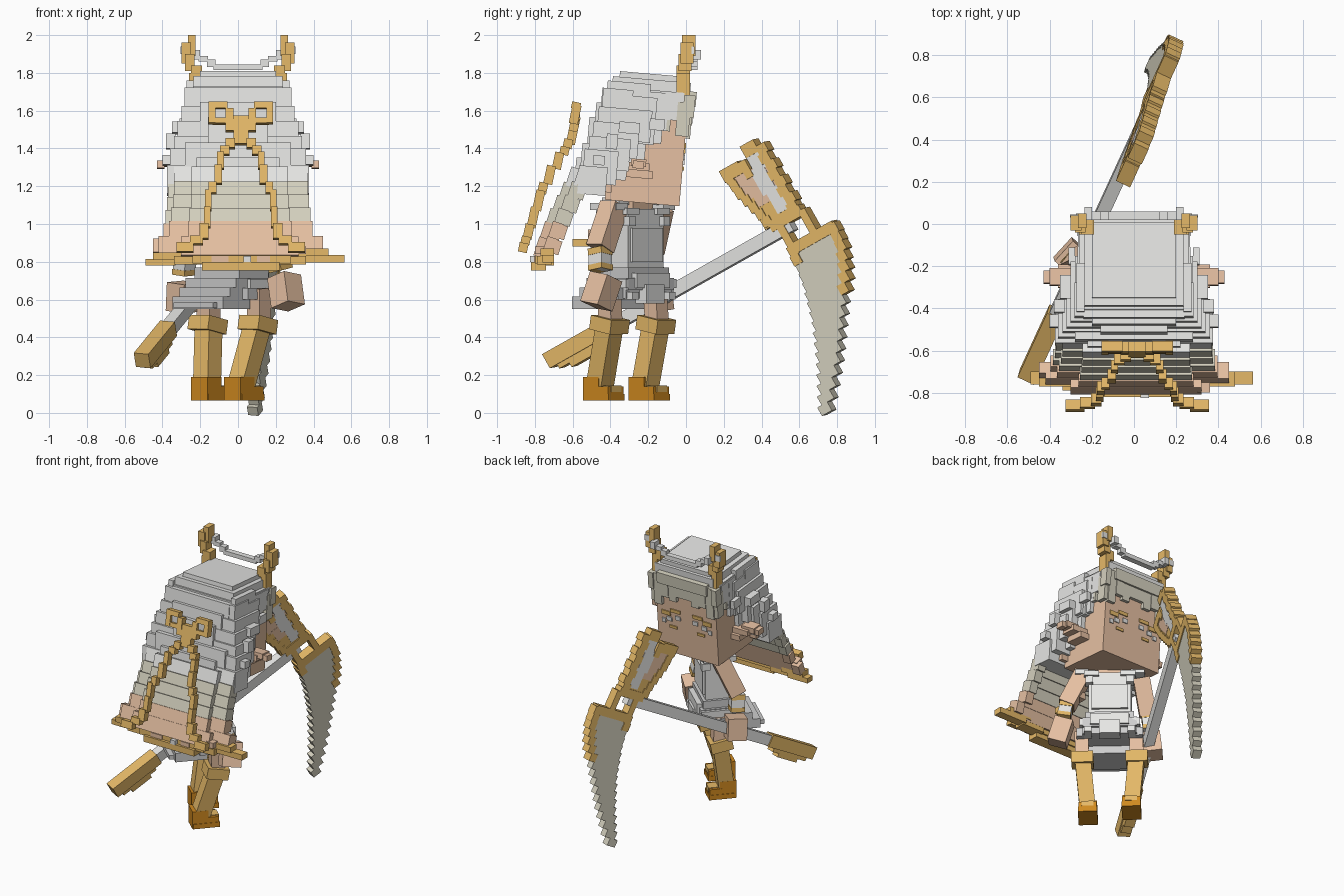
import bpy, bmesh, math
from mathutils import Matrix, Vector

SRGB = {"hair_white": (230, 230, 228), "gold": (229, 185, 104), "skin": (230, 192, 162),
        "ash_beige": (213, 209, 191), "orange_boot": (208, 138, 32), "cloth_grey": (206, 206, 206)}
NAMES = list(SRGB)
MATS = []
for n in NAMES:
    m = bpy.data.materials.new(n)
    m.diffuse_color = [(c / 255 / 12.92 if c < 11 else ((c / 255 + .055) / 1.055) ** 2.4) for c in SRGB[n]] + [1]
    MATS.append(m)
W, G, S, B, O, M = range(6)


def build(name, boxes, frame=Matrix.Identity(4)):
    """Boxes are (x0, x1, y0, y1, z0, z1, colour[, own matrix])."""
    bm = bmesh.new()
    for b in boxes:
        size = Matrix.Diagonal((b[1] - b[0], b[3] - b[2], b[5] - b[4], 1))
        mid = Matrix.Translation(((b[0] + b[1]) / 2, (b[2] + b[3]) / 2, (b[4] + b[5]) / 2))
        local = b[7] if len(b) > 7 else Matrix.Identity(4)
        vs = bmesh.ops.create_cube(bm, size=1, matrix=frame @ local @ mid @ size)["verts"]
        for f in {f for v in vs for f in v.link_faces}:
            f.material_index = b[6]
    bmesh.ops.recalc_face_normals(bm, faces=bm.faces)
    me = bpy.data.meshes.new(name)
    bm.to_mesh(me)
    bm.free()
    for m in MATS:
        me.materials.append(m)
    ob = bpy.data.objects.new(name, me)
    bpy.context.collection.objects.link(ob)
    return ob


def mir(boxes):
    return boxes + [(-b[1], -b[0]) + tuple(b[2:]) for b in boxes]


def tilt(deg, y, z):
    return Matrix.Translation((0, y, z)) @ Matrix.Rotation(math.radians(deg), 4, 'X')


YAW = math.radians(-42)
FORWARD = Vector((-math.sin(YAW), math.cos(YAW), 0))


def limb(a, b, wx, wy, colour):
    """A box running from point a to point b, turned to the body's forward side."""
    a, b = Vector(a), Vector(b)
    z = (b - a).normalized()
    y = (FORWARD - z * z.dot(FORWARD)).normalized()
    m = Matrix((y.cross(z), y, z)).transposed().to_4x4()
    m.translation = a
    return (-wx / 2, wx / 2, -wy / 2, wy / 2, 0, (b - a).length, colour, m)


def interp(t, pts):
    for (a, va), (b, vb) in zip(pts, pts[1:]):
        if t <= b:
            return va + (vb - va) * max(0, t - a) / (b - a)
    return pts[-1][1]


# head and face
HEAD = tilt(-5, -.2, 1.45) @ Matrix.Translation((0, .2, -1.45))
build("head", [(-.24, .24, -.40, -.005, 1.11, 1.66, S)], HEAD)
face = [(.05, .13, -.005, .002, 1.42, 1.445, G), (.13, .2, -.005, .002, 1.39, 1.42, G),
        (.05, .09, -.005, .002, 1.37, 1.40, W), (.12, .16, -.005, .002, 1.35, 1.38, W),
        (.17, .20, -.005, .002, 1.33, 1.36, W), (.08, .14, -.005, .002, 1.30, 1.32, G)]
build("eyes", mir(face), HEAD)
build("ears", mir([(.23, .31, -.30, -.16, 1.24, 1.28, S), (.23, .36, -.29, -.18, 1.28, 1.32, S),
                   (.30, .40, -.28, -.20, 1.30, 1.34, S), (.39, .43, -.27, -.21, 1.29, 1.33, S)]), HEAD)

# hair cap made of stepped layers
layers = [(.20, -.38, -.02, 1.75, 1.795), (.235, -.415, 0, 1.6, 1.765), (.26, -.43, -.03, 1.62, 1.71),
          (.265, -.45, -.11, 1.5, 1.65), (.28, -.455, -.17, 1.42, 1.67), (.30, -.475, -.19, 1.43, 1.6),
          (.32, -.495, -.25, 1.34, 1.52), (.34, -.51, -.29, 1.27, 1.44), (.36, -.53, -.35, 1.19, 1.37),
          (.375, -.55, -.40, 1.13, 1.28)]
build("hair_cap", [(-w, w, a, b, c, d, W) for w, a, b, c, d in layers], HEAD)
# flat side locks with beige temples and skin-toned ends
locks = [(.235, .272, -.44, -.21, 1.30, 1.74, W), (.235, .282, -.46, -.30, 1.22, 1.7, W),
         (.235, .268, -.25, -.13, 1.43, 1.7, W), (.235, .266, -.14, -.05, 1.56, 1.7, W),
         (.235, .29, -.47, -.37, 1.15, 1.24, S), (.235, .264, -.13, -.09, 1.50, 1.58, B),
         (.28, .31, -.2, -.12, 1.5, 1.56, W), (.30, .35, -.36, -.25, 1.47, 1.53, W),
         (.33, .38, -.42, -.36, 1.38, 1.46, W), (.35, .40, -.48, -.42, 1.29, 1.34, W)]
build("hair_side_locks", mir(locks), HEAD)
back = [(-.24, .24, -.465, -.4, 1.3, 1.7, W), (-.2, .2, -.49, -.4, 1.3, 1.62, W),
        (-.16, .16, -.52, -.4, 1.22, 1.54, W), (-.28, .28, -.545, -.45, 1.2, 1.4, W),
        (-.22, .22, -.57, -.45, 1.15, 1.32, W)]
build("hair_back_layers", back, HEAD)
# fringe, longer toward the temples
fringe = [(.0, .06, -.02, .02, 1.56, 1.70, B), (.06, .12, -.02, .02, 1.52, 1.70, B),
          (.12, .18, -.02, .025, 1.54, 1.70, B), (.18, .24, -.02, .02, 1.47, 1.70, B),
          (.235, .268, -.06, .01, 1.48, 1.66, B), (.235, .275, -.03, .03, 1.58, 1.7, B),
          (0, .2, -.01, .035, 1.64, 1.72, B)]
build("fringe", mir(fringe), HEAD)

# horns and the thin circlet between them
horn = [(.22, .26, -.05, .02, 1.62, 1.80, G), (.19, .25, -.05, .02, 1.77, 1.84, G),
        (.23, .28, -.04, .03, 1.81, 1.90, G), (.25, .30, -.03, .04, 1.85, 1.96, G),
        (.225, .265, -.02, .05, 1.89, 2.0, G), (.262, .304, .03, .045, 1.90, 1.94, W)]
build("horns", mir(horn))
wire = [(.20, .235, .02, .08, 1.87, 1.92, W), (.16, .21, .02, .06, 1.86, 1.89, W),
        (.12, .165, .02, .06, 1.83, 1.87, W), (0, .13, .02, .06, 1.815, 1.845, W)]
build("circlet", mir(wire))

# hanging hair curtain, coloured in bands down its length
rows = [(1.25, -.55, .35, W), (1.17, -.59, .35, B), (1.10, -.625, .355, B), (1.03, -.66, .365, B),
        (.96, -.69, .375, S), (.88, -.72, .43, S)]
curtain = []
for z, y, w, c in rows:
    f = tilt(-18, y, z)
    curtain += [(-w + .01, w + .02, -.03, .03, -.055, .05, c, f),
                (-w * .7, w * .7 + .02, -.07, .0, -.07, .035, c, f)]
    curtain += [(s * (w - .01) - .03, s * (w - .01) + .03, .0, .055, -.03, .045, c, f) for s in (-1, 1)]
build("hair_curtain", curtain)
hem = [(-.49, -.33, -.76, -.70, .78, .815, G), (-.45, -.28, -.77, -.70, .81, .85, G),
       (.34, .565, -.76, -.70, .795, .835, G), (.30, .48, -.77, -.70, .83, .87, G),
       (-.34, -.18, -.79, -.71, .785, .83, G), (.18, .36, -.79, -.71, .785, .83, G),
       (-.19, .22, -.82, -.74, .755, .80, G), (-.24, .28, -.80, -.73, .79, .835, G),
       (.03, .07, -.825, -.79, .80, .83, W), (.30, .36, -.80, -.74, .84, .88, S),
       (-.14, -.05, -.806, -.79, .80, .83, S), (.1, .17, -.806, -.79, .80, .83, S)]
build("curtain_hem", hem)

# gold ornament floating behind the hair
DEPTH = [(.80, -.89), (.85, -.87), (1.0, -.82), (1.2, -.755), (1.3, -.70), (1.4, -.635), (1.5, -.595), (1.65, -.58)]
cells = [(.07, .17, 1.61, 1.645), (.135, .17, 1.53, 1.63), (.04, .15, 1.53, 1.56), (.04, .08, 1.55, 1.61),
         (0, .04, 1.42, 1.57), (0, .08, 1.49, 1.535), (.03, .08, 1.40, 1.45), (.06, .11, 1.365, 1.41),
         (.09, .125, 1.29, 1.38), (.10, .14, 1.21, 1.31), (.13, .17, 1.16, 1.22), (.155, .19, 1.07, 1.18),
         (.16, .195, .98, 1.09), (.17, .22, .92, 1.0), (.20, .27, .89, .935), (.25, .34, .85, .90)]
ornament = []
for x0, x1, z0, z1 in cells:
    y = interp((z0 + z1) / 2, DEPTH)
    ornament.append((x0, x1, -.024, .024, (z0 - z1) / 2, (z1 - z0) / 2, G, tilt(-12, y, (z0 + z1) / 2)))
build("gold_ornament", mir(ornament), Matrix.Translation((.015, 0, 0)))
build("ornament_gems", mir([(.08, .135, -.59, -.56, 1.56, 1.61, W)]), Matrix.Translation((.015, 0, 0)))

# torso, collar and stepped skirt, all turned with the body
BODY = Matrix.Translation((-.03, -.28, 0)) @ Matrix.Rotation(YAW, 4, 'Z')
build("torso", [(-.14, .14, -.08, .09, .72, 1.08, W), (-.12, .12, .06, .105, .80, .98, W),
                (-.08, .08, -.07, .07, 1.05, 1.16, S)], BODY)
build("collar", mir([(.07, .17, -.11, .11, 1.05, 1.085, W), (.14, .23, -.10, .09, 1.075, 1.11, W),
                     (.10, .18, -.06, .06, 1.10, 1.14, W), (.11, .16, .06, .12, .99, 1.04, W)]), BODY)
skirt = [(-.16, .16, -.12, .11, .70, .77, M), (-.18, .18, -.17, .13, .65, .715, M),
         (-.18, .18, -.22, .11, .605, .665, M), (-.18, .18, -.275, -.06, .55, .615, M),
         (-.14, .14, -.31, -.26, .555, .585, M), (-.13, .13, .08, .145, .66, .74, W),
         (-.07, .07, .08, .16, .58, .68, W)]
build("skirt", skirt, BODY)
build("hip_plates", mir([(.17, .22, -.12, .09, .60, .66, M), (.15, .20, -.08, .13, .66, .71, W),
                         (.12, .17, .05, .15, .60, .64, W)]), BODY)
build("waist_tie", [(.1, .16, -.52, -.38, .92, .97, S), (.12, .18, -.60, -.48, .88, .92, G)])

# legs, cuffs and boots
for side, top, foot in (("left", (-.155, -.155, .49), (-.165, -.22, .12)),
                        ("right", (.11, -.40, .49), (.01, -.46, .12))):
    x, y, z = foot
    build(side + "_thigh", [limb((top[0], top[1] - .01, .66), top, .09, .09, S)])
    build(side + "_leg", [limb(top, foot, .105, .105, G),
                          limb((top[0], top[1], .505), (top[0] - .01, top[1] - .01, .43), .145, .15, G)])
    boot = Matrix.Translation((x, y, 0)) @ Matrix.Rotation(YAW, 4, 'Z')
    build(side + "_boot", [(-.06, .06, -.06, .05, .065, .19, O), (-.064, .064, -.056, .125, .065, .10, O),
                           (-.061, .061, .03, .12, .08, .14, O), (-.04, .04, .05, .124, .11, .145, G)], boot)

# arms with banded sleeves
for side, sh, el, hand in (("right", (.12, -.38, 1.10), (.20, -.455, .87), (.255, -.45, .64)),
                           ("left", (-.18, -.14, 1.08), (-.28, -.19, .85), (-.29, -.16, .61))):
    sh, el, hand = Vector(sh), Vector(el), Vector(hand)
    low = el.lerp(hand, .5)
    lean = Vector((.02, -.05, -.15)) if side == "right" else (hand - el) * .6
    build(side + "_arm", [limb(sh, el, .11, .11, S), limb(el, low, .085, .09, W),
                          limb(el, el.lerp(low, .3), .09, .095, G), limb(el.lerp(low, .75), low, .09, .095, G)])
    build(side + "_hand", [limb(hand - lean * .55, hand + lean * .5, .125, .13, S)])

# scythe: local x runs along the shaft, y across the blade, z through it
F = Matrix(((.40, .142, .90, .085), (.87, .49, -.42, .565), (.49, -.87, -.08, 1.0), (0, 0, 0, 1)))
build("scythe_shaft", [(-1.25, 0, -.036, .036, -.032, .032, W)], F)
build("scythe_pommel", [(-1.48, -1.13, -.045, .04, -.043, .043, G), (-1.44, -1.18, .03, .065, -.035, .035, G),
                        (-1.38, -1.23, .06, .09, -.035, .035, G)], F)
LO = [(.10, -.07), (.3, -.10), (.5, -.155), (.7, -.24), (.95, -.37)]
HI = [(.10, .2), (.2, .19), (.33, .14), (.48, .04), (.72, -.13), (.95, -.32)]
blade, q = [], .10
while q < .93:
    lo, hi = interp(q, LO), interp(q, HI)
    blade.append((lo, hi, q, q + .051, -.03, .03, B))
    if q < .42:
        blade.append((hi - .035, hi + .012, q, q + .055, -.037, .037, G))
    if q < .2:
        blade.append((lo - .01, lo + .04, q, q + .055, -.037, .037, G))
    q += .051
build("scythe_blade", blade, F)
link = [(-.07, -.03, -.06, .12, -.037, .037, G), (.07, .11, -.04, .12, -.037, .037, G),
        (-.07, .2, .09, .15, -.037, .037, G), (-.10, .09, -.07, -.01, -.037, .037, G)]
build("scythe_link", link, F)
crest = [(-.13, .05, -.24, -.04, -.03, .03, G), (-.16, .05, -.36, -.22, -.03, .03, S),
         (-.10, 0, -.26, -.16, -.032, .032, S), (-.03, .05, -.43, -.33, -.033, .033, W),
         (-.05, .03, -.35, -.2, -.033, .033, W), (-.03, .05, -.22, -.08, -.033, .033, W)]
for i in range(8):
    q = -.45 + i * .05
    hi, lo = .085 - .012 * (i % 2), interp(q, [(-.45, -.19), (-.3, -.175), (-.1, -.12)])
    crest.append((hi - .045, hi + .01, q, q + .052, -.037, .037, G))
    if i > 0:
        crest.append((lo, lo + .045, q, q + .052, -.037, .037, G))
crest += [(-.03, .05, -.49, -.42, -.037, .037, G), (-.19, -.08, -.43, -.36, -.037, .037, G),
          (-.08, -.04, -.42, -.32, -.037, .037, G)]
build("scythe_crest", crest, F)
